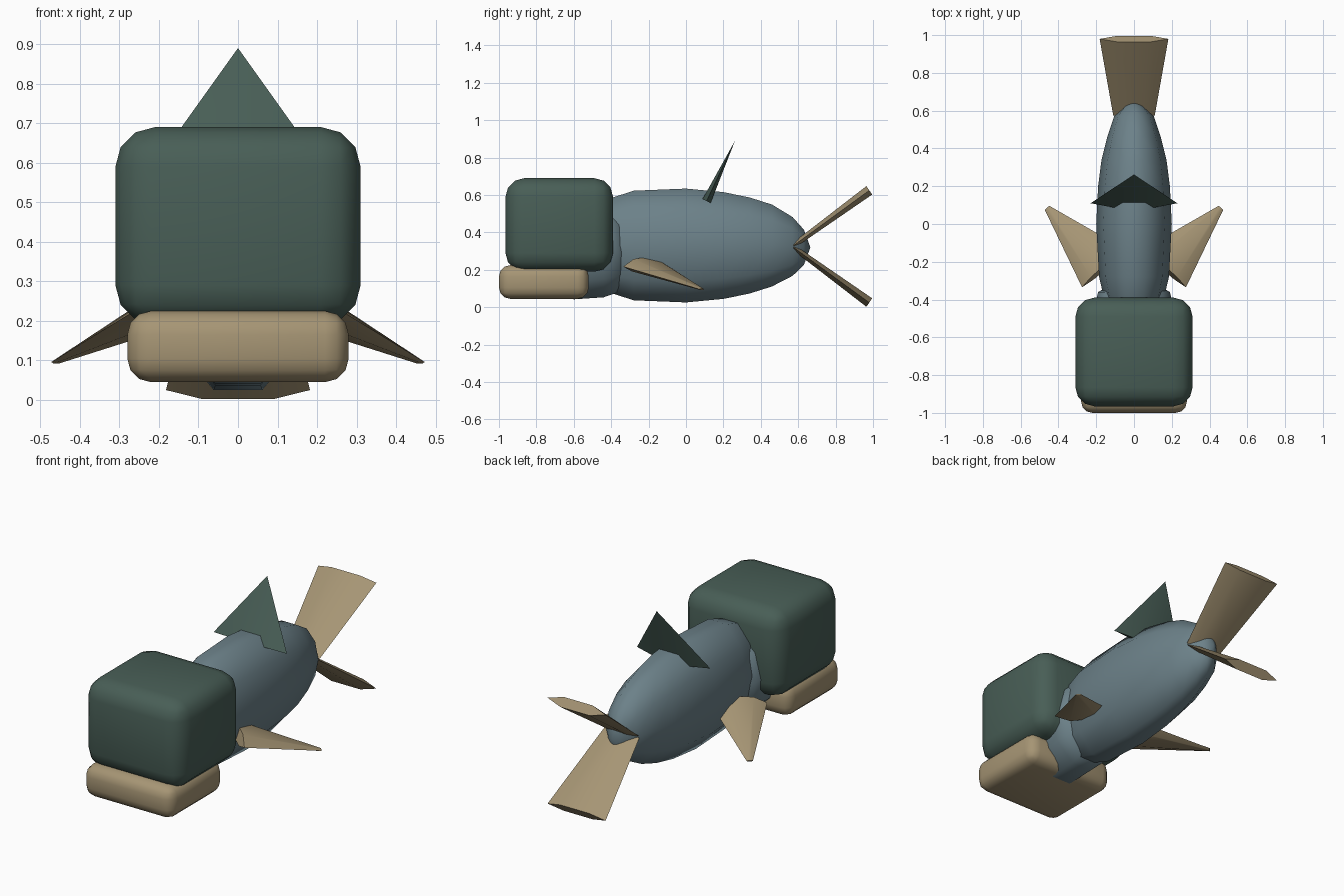
import bpy, bmesh, math
from mathutils import Vector as V

if "Cube" in bpy.data.objects:
    bpy.data.objects.remove(bpy.data.objects["Cube"])


def material(name, col):
    m = bpy.data.materials.new(name)
    m.diffuse_color = (*col, 1)
    m.use_nodes = True
    m.node_tree.nodes["Principled BSDF"].inputs["Base Color"].default_value = m.diffuse_color
    return m


BLUE = material("slate_blue", (0.15, 0.22, 0.25))
GREEN = material("dark_green", (0.065, 0.112, 0.093))
TAN = material("tan", (0.38, 0.30, 0.175))


def finish(name, bm, mat, angle=50):
    bmesh.ops.recalc_face_normals(bm, faces=bm.faces)
    me = bpy.data.meshes.new(name)
    bm.to_mesh(me)
    bm.free()
    for p in me.polygons:
        p.use_smooth = True
    me.set_sharp_from_angle(angle=math.radians(angle))
    me.materials.append(mat)
    ob = bpy.data.objects.new(name, me)
    bpy.context.collection.objects.link(ob)
    return ob


def loft(name, rings, mat, sides=10, angle=50):
    """Skin elliptical rings, each given as (centre, half axis u, half axis v)."""
    bm = bmesh.new()
    loops = []
    for c, u, v in rings:
        loops.append([bm.verts.new(V(c) + V(u) * math.cos(a) + V(v) * math.sin(a))
                      for a in (2 * math.pi * i / sides for i in range(sides))])
    for a, b in zip(loops, loops[1:]):
        for i in range(sides):
            j = (i + 1) % sides
            bm.faces.new((a[i], a[j], b[j], b[i]))
    bm.faces.new(loops[0])
    bm.faces.new(loops[-1])
    bmesh.ops.remove_doubles(bm, verts=bm.verts, dist=0.0005)
    return finish(name, bm, mat, angle)


def rounded_box(name, lo, hi, bevel, mat):
    """Unit cube bevelled, then stretched so the corners follow its proportions."""
    lo, hi = V(lo), V(hi)
    bm = bmesh.new()
    bmesh.ops.create_cube(bm, size=1)
    for v in bm.verts:
        v.co = V((l + (c + 0.5) * (h - l) for l, h, c in zip(lo, hi, v.co)))
    bmesh.ops.bevel(bm, geom=bm.edges[:], offset=bevel, offset_type='OFFSET',
                    segments=3, profile=0.5, affect='EDGES')
    return finish(name, bm, mat)


def upright(rows):
    return [((0, y, z), (rx, 0, 0), (0, 0, rz)) for y, z, rx, rz in rows]


# Body and neck
loft("body", upright([
    (-0.62, 0.33, 0.06, 0.12), (-0.45, 0.33, 0.145, 0.25), (-0.28, 0.33, 0.185, 0.308),
    (0.0, 0.33, 0.2, 0.32), (0.2, 0.33, 0.19, 0.3), (0.34, 0.33, 0.172, 0.27),
    (0.46, 0.33, 0.142, 0.23), (0.57, 0.325, 0.105, 0.165),
    (0.63, 0.32, 0.05, 0.1), (0.665, 0.32, 0, 0)]), BLUE)
loft("neck", upright([
    (-0.32, 0.28, 0.12, 0.12), (-0.36, 0.3, 0.19, 0.23), (-0.44, 0.31, 0.21, 0.27),
    (-0.6, 0.28, 0.19, 0.25), (-0.74, 0.22, 0.12, 0.15)]), BLUE)

# Block head and jaw
rounded_box("head", (-0.31, -0.965, 0.19), (0.31, -0.39, 0.69), 0.1, GREEN)
rounded_box("jaw", (-0.28, -1.0, 0.045), (0.28, -0.52, 0.225), 0.06, TAN)

# Dorsal fin
loft("dorsal_fin", [((0, 0.11, 0.568), (0.23, 0, 0), (0, 0.025, -0.012)),
                    ((0, 0.262, 0.89), (0, 0, 0), (0, 0, 0))], GREEN, sides=6, angle=70)

# Side fins
for s, side in ((1, "right"), (-1, "left")):
    loft(side + "_side_fin", [
        ((s * 0.16, -0.235, 0.232), (s * 0.115, -0.1, -0.015), (s * 0.012, 0.005, 0.038)),
        ((s * 0.46, 0.085, 0.096), (s * 0.012, -0.011, 0), (0, 0.002, 0.005))],
        TAN, sides=6, angle=70)

# Tail fins
for s, side in ((1, "upper"), (-1, "lower")):
    loft(side + "_tail_fin", [
        ((0, 0.575, 0.325 + s * 0.005), (0.11, 0, 0), (0, -0.009, s * 0.013)),
        ((0, 0.98, 0.325 + s * 0.3), (0.182, 0, 0), (0, -0.018, s * 0.026))],
        TAN, sides=6, angle=70)
